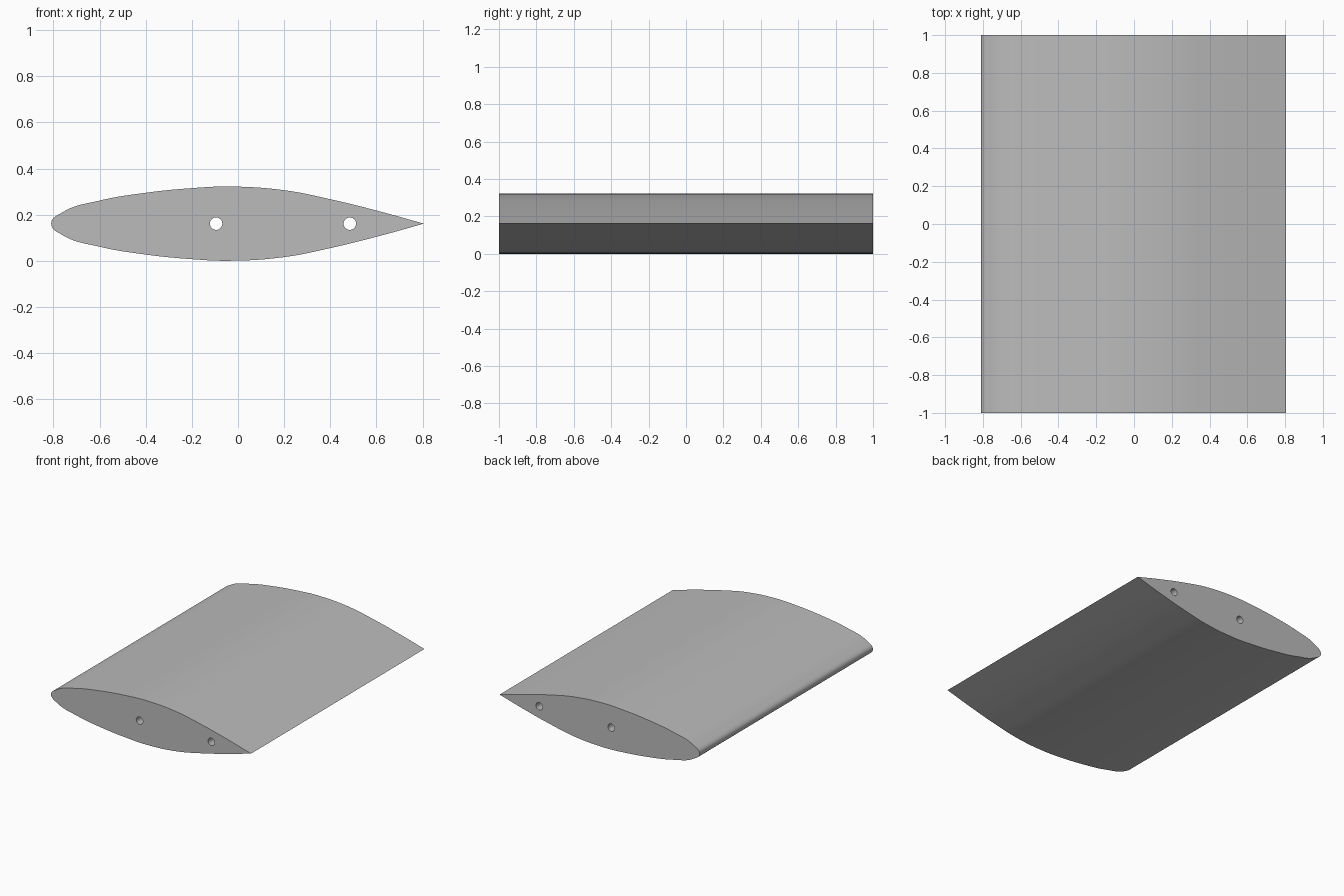
import bpy, bmesh, math
from mathutils import Matrix

cube = bpy.data.objects.get("Cube")
if cube:
    bpy.data.objects.remove(cube, do_unlink=True)

MID_Z = 0.161          # height of the chord line
HALF_SPAN = 1.0
NOSE, TAIL = (-0.81, 0.0), (0.806, 0.0)
# Upper half of the symmetric section, nose to tail
UPPER = [(-0.76, 0.05), (-0.6, 0.1), (-0.4, 0.134), (-0.2, 0.154), (-0.04, 0.161),
         (0.2, 0.145), (0.4, 0.106), (0.6, 0.057)]
HOLES = [-0.095, 0.485]
HOLE_RADIUS = 0.027

grey = bpy.data.materials.new("light grey")
grey.use_nodes = True
grey.diffuse_color = (0.5, 0.5, 0.5, 1)
grey.node_tree.nodes["Principled BSDF"].inputs["Base Color"].default_value = (0.5, 0.5, 0.5, 1)


def add_loop(curve, points, resolution, sharp=None):
    """Closed smooth outline; the point at index sharp is a corner."""
    spline = curve.splines.new("BEZIER")
    spline.bezier_points.add(len(points) - 1)
    spline.use_cyclic_u = True
    spline.resolution_u = resolution
    for i, (bp, (x, y)) in enumerate(zip(spline.bezier_points, points)):
        bp.co = (x, y, 0)
        kind = "VECTOR" if i == sharp else "AUTO"
        bp.handle_left_type = bp.handle_right_type = kind


# Wing section with two through holes, extruded along the span
section = bpy.data.curves.new("wing_section", "CURVE")
section.dimensions = "2D"
section.fill_mode = "BOTH"
section.extrude = HALF_SPAN
lower = [(x, -y) for x, y in reversed(UPPER)]
add_loop(section, [NOSE] + UPPER + [TAIL] + lower, 10, sharp=len(UPPER) + 1)
for hx in HOLES:
    ring = [(hx + HOLE_RADIUS * math.cos(k * math.pi / 2),
             HOLE_RADIUS * math.sin(k * math.pi / 2)) for k in range(4)]
    add_loop(section, ring, 8)

# Turn the curve into a clean mesh standing in place
helper = bpy.data.objects.new("section_helper", section)
bpy.context.collection.objects.link(helper)
bpy.context.view_layer.update()
mesh = bpy.data.meshes.new_from_object(helper.evaluated_get(bpy.context.evaluated_depsgraph_get()))
bpy.data.objects.remove(helper, do_unlink=True)
bm = bmesh.new()
bm.from_mesh(mesh)
bmesh.ops.remove_doubles(bm, verts=bm.verts, dist=0.0001)
bm.transform(Matrix.Translation((0, 0, MID_Z)) @ Matrix.Rotation(math.pi / 2, 4, "X"))
bmesh.ops.recalc_face_normals(bm, faces=bm.faces)
bm.to_mesh(mesh)
bm.free()

mesh.name = "wing_panel"
mesh.materials.clear()
mesh.materials.append(grey)
wing = bpy.data.objects.new("wing_panel", mesh)
bpy.context.collection.objects.link(wing)
bpy.context.view_layer.objects.active = wing
wing.select_set(True)
bpy.ops.object.shade_smooth_by_angle(angle=math.radians(30))
